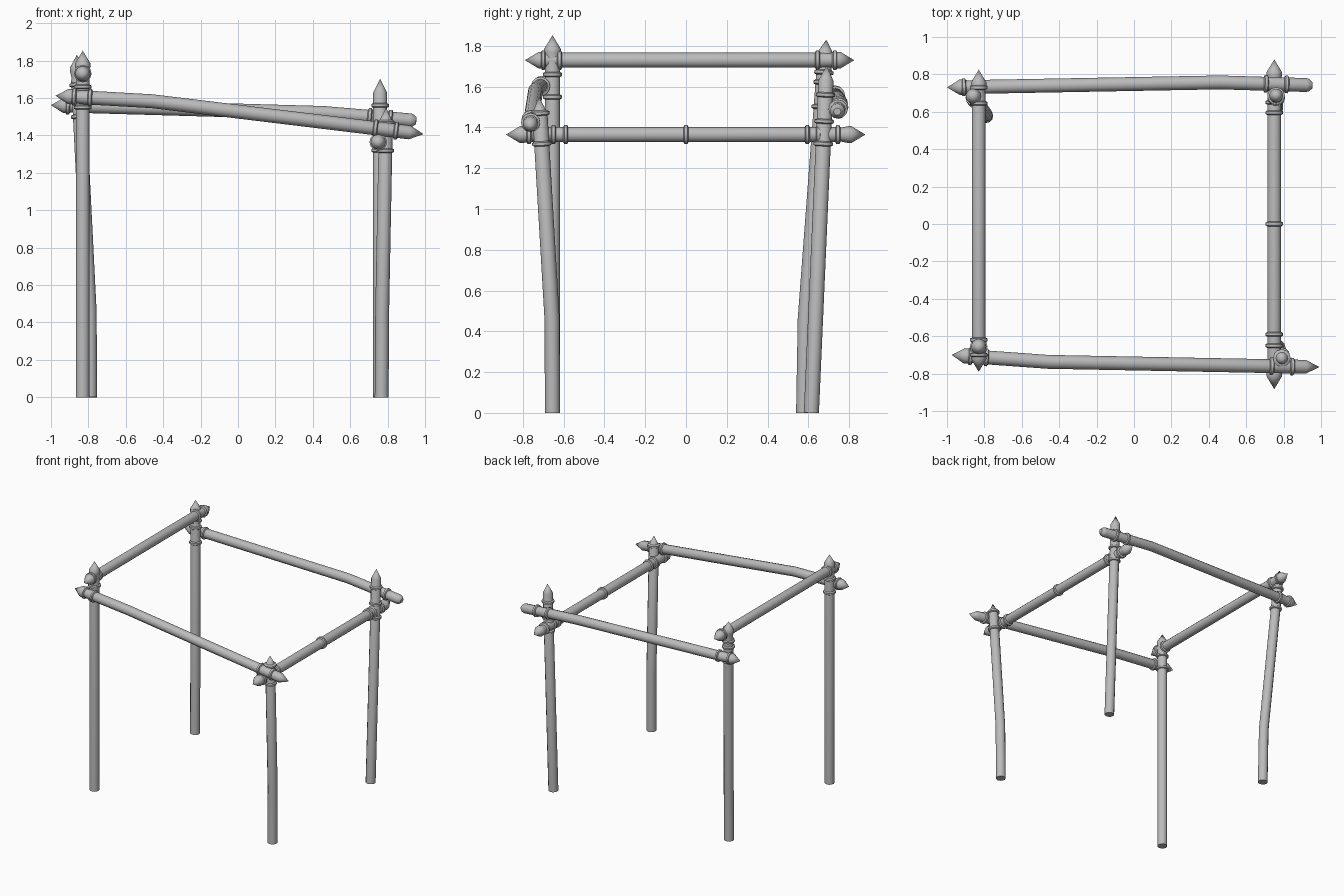
import bpy, bmesh, math
from mathutils import Vector

cube = bpy.data.objects.get("Cube")
if cube:
    bpy.data.objects.remove(cube)

GREY = (0.5, 0.5, 0.5, 1)
mat = bpy.data.materials.new("plain grey")
mat.use_nodes = True
mat.diffuse_color = GREY
mat.node_tree.nodes["Principled BSDF"].inputs["Base Color"].default_value = GREY

R, SIDES = 0.037, 12


def tube(name, stations):
    """Sweep a round section through (position, radius) stations."""
    bm = bmesh.new()
    pts = [Vector(p) for p, r in stations]
    rings = []
    for i, (p, r) in enumerate(stations):
        t = (pts[min(i + 1, len(pts) - 1)] - pts[max(i - 1, 0)]).normalized()
        side = Vector((0, 0, 1)) if abs(t.z) < 0.7 else Vector((1, 0, 0))
        u = t.cross(side).normalized()
        v = t.cross(u)
        rings.append([bm.verts.new(pts[i] + r * (u * math.cos(a) + v * math.sin(a)))
                      for a in (2 * math.pi * k / SIDES for k in range(SIDES))])
    for a, b in zip(rings, rings[1:]):
        for k in range(SIDES):
            n = (k + 1) % SIDES
            bm.faces.new((a[k], a[n], b[n], b[k]))
    bm.faces.new(rings[0])
    bm.faces.new(rings[-1])
    bmesh.ops.remove_doubles(bm, verts=bm.verts, dist=0.0002)
    bmesh.ops.recalc_face_normals(bm, faces=bm.faces)
    me = bpy.data.meshes.new(name)
    bm.to_mesh(me)
    bm.free()
    me.materials.append(mat)
    ob = bpy.data.objects.new(name, me)
    bpy.context.collection.objects.link(ob)
    bpy.context.view_layer.objects.active = ob
    for o in bpy.context.selected_objects:
        o.select_set(False)
    ob.select_set(True)
    bpy.ops.object.shade_smooth_by_angle(angle=math.radians(35))


POINT = [(0, 0), (0.068, 0.041), (0.085, 0.041), (0.12, 0.034), (0.14, R)]
SPIKE = [(0, 0), (0.075, R)]
BLUNT = [(0, 0.018), (0.018, 0.033), (0.03, R)]
FLAT = [(0, R)]
COLLAR = [(-0.014, 0.034), (-0.007, 0.047), (0.007, 0.047), (0.014, 0.034)]


def pole(name, path, start, end, axis, collars):
    """Pole along a path with shaped ends, and collars at values of one axis."""
    path = [Vector(p) for p in path]
    d0 = (path[1] - path[0]).normalized()
    d1 = (path[-2] - path[-1]).normalized()
    stations = [(path[0] + d0 * s, r) for s, r in start]
    stations += [(p, R) for p in path[1:-1]]
    stations += [(path[-1] + d1 * s, r) for s, r in reversed(end)]
    tube(name, stations)
    for i, value in enumerate(collars):
        for a, b in zip(path, path[1:]):
            if a[axis] <= value <= b[axis]:
                c = a.lerp(b, (value - a[axis]) / (b[axis] - a[axis]))
                d = (b - a).normalized()
                tube(f"{name}_collar_{i + 1}", [(c + d * s, r) for s, r in COLLAR])
                break


# Upright posts
pole("front_right_post", [(-0.83, -0.655, 0), (-0.83, -0.655, 1.853)],
     FLAT, POINT, 2, [1.55, 1.66])
pole("back_right_post", [(-0.79, 0.577, 0), (-0.793, 0.585, 0.46), (-0.862, 0.688, 1.83)],
     FLAT, POINT, 2, [1.5, 1.62, 1.67])
pole("front_left_post", [(0.768, -0.655, 0), (0.771, -0.657, 0.46), (0.792, -0.721, 1.548)],
     FLAT, SPIKE, 2, [1.32, 1.47])
pole("back_left_post", [(0.76, 0.615, 0), (0.76, 0.69, 1.704)],
     FLAT, SPIKE, 2, [1.32, 1.43, 1.56])

# Side beams, running front to back
pole("right_beam", [(-0.83, -0.79, 1.73), (-0.83, 0.825, 1.73)],
     POINT, POINT, 1, [-0.70, -0.62, 0.645, 0.73])
pole("left_beam", [(0.75, -0.883, 1.365), (0.75, 0.88, 1.365)],
     POINT, POINT, 1, [-0.77, -0.65, -0.59, 0, 0.595, 0.65, 0.745])

# Bent beams, running side to side
pole("front_beam", [(-0.975, -0.70, 1.612), (-0.46, -0.737, 1.583), (0.992, -0.765, 1.407)],
     POINT, SPIKE, 0, [-0.875, -0.79, 0.735, 0.845])
pole("back_beam", [(-1.0, 0.73, 1.562), (0.46, 0.757, 1.52), (0.953, 0.742, 1.478)],
     POINT, BLUNT, 0, [-0.91, -0.81, 0.705, 0.815])
